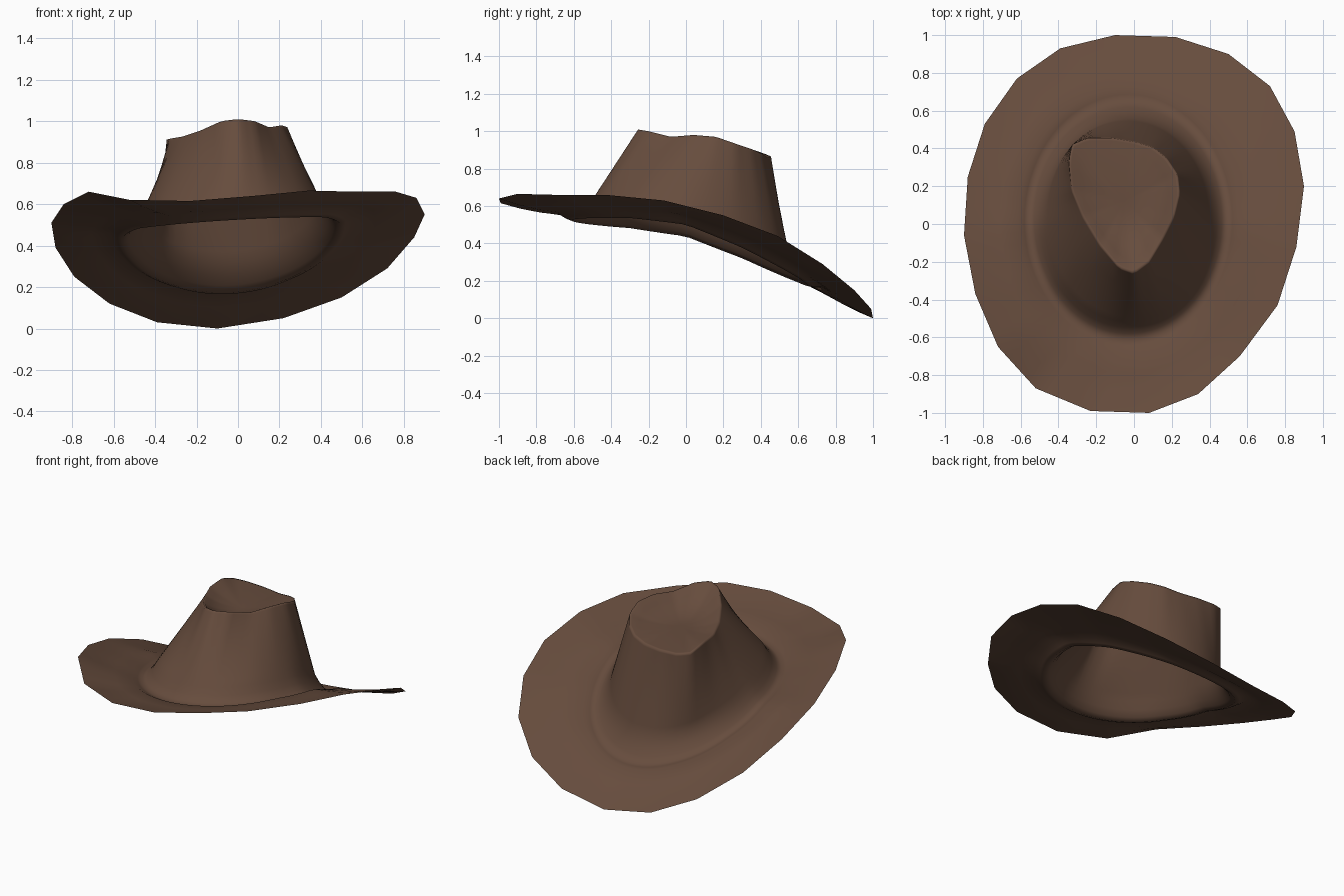
import bpy, bmesh, math
from mathutils import Vector

if "Cube" in bpy.data.objects:
    bpy.data.objects.remove(bpy.data.objects["Cube"])

# brim edge outline, 20 corners, counter-clockwise from the right
EDGE = [(.90, .20, .55), (.85, .49, .44), (.72, .73, .29), (.50, .90, .15), (.22, .99, .05),
        (-.10, 1.0, .0), (-.39, .93, .03), (-.62, .77, .12), (-.79, .53, .25), (-.88, .25, .39),
        (-.90, -.06, .51), (-.84, -.37, .60), (-.72, -.65, .66), (-.52, -.87, .62), (-.23, -.99, .615),
        (.08, -1.0, .64), (.34, -.90, .665), (.56, -.70, .66), (.76, -.43, .66), (.86, -.12, .63)]
# top rim of the crown
RIM = [(0, -.26, 1.01), (.08, -.20, 1.0), (.15, -.08, .97), (.21, .04, .98), (.24, .16, .97),
       (.23, .26, .935), (.17, .35, .905), (.10, .405, .88), (0, .435, .86), (-.12, .455, .86),
       (-.25, .455, .865), (-.33, .42, .88), (-.345, .33, .91), (-.33, .18, .915),
       (-.27, .04, .925), (-.18, -.11, .955), (-.08, -.23, 1.0)]
SEAM = [(-.75, .565), (-.3, .545), (0, .505), (.3, .385), (.6, .24), (.8, .125)]  # y, z of crown base
CENTRE = Vector((-.03, .02, 0))
TOP = Vector((-.05, .12, .87))
SUB = 4

felt = bpy.data.materials.new("brown felt")
felt.diffuse_color = (.134, .073, .047, 1)
felt.use_nodes = True
felt.node_tree.nodes["Principled BSDF"].inputs["Base Color"].default_value = felt.diffuse_color


def ray_point(points, centre, ang):
    """Point where a ray from the centre meets the closed outline."""
    d = Vector((math.cos(ang), math.sin(ang)))
    for i, p in enumerate(points):
        q = points[(i + 1) % len(points)]
        a, b = Vector(p) - centre, Vector(q) - centre
        ca, cb = d.x * a.y - d.y * a.x, d.x * b.y - d.y * b.x
        if ca <= 0 < cb and d.dot(a.xy) + d.dot(b.xy) > 0:
            return Vector(p).lerp(Vector(q), ca / (ca - cb))
    return Vector(points[0])


def seam_height(x, y):
    y = max(SEAM[0][0], min(SEAM[-1][0], y))
    for (y0, z0), (y1, z1) in zip(SEAM, SEAM[1:]):
        if y <= y1:
            return z0 + (z1 - z0) * (y - y0) / (y1 - y0) + .06 * x


def seam_ring(scale, dz):
    ring = []
    for a in angles:
        x = CENTRE.x + .455 * scale * math.cos(a)
        y = CENTRE.y + .55 * scale * math.sin(a)
        ring.append(Vector((x, y, seam_height(x, y) + dz)))
    return ring


# columns follow the brim corners so the edge stays polygonal
edge, angles = [], []
for i, p in enumerate(EDGE):
    for k in range(SUB):
        q = Vector(p).lerp(Vector(EDGE[(i + 1) % 20]), k / SUB)
        edge.append(q)
        angles.append(math.atan2(q.y - CENTRE.y, q.x - CENTRE.x))
rim = [ray_point(RIM, TOP, a) for a in angles]

# brim, from the edge inward, dipping to a lip around the crown
rings = [edge]
shoulder = seam_ring(1.28, 0)
for t in (.33, .67):
    sag = Vector((0, 0, -.01 * math.sin(math.pi * t)))
    rings.append([e.lerp(f, t) + sag for e, f in zip(edge, shoulder)])
rings += [shoulder, seam_ring(1.21, -.022), seam_ring(1.15, -.034),
          seam_ring(1.09, -.018), seam_ring(1.03, .015)]

# crown wall
base = seam_ring(.975, .06)
for t in (0, .1, .3, .55, .8, .97, 1):
    rings.append([b.lerp(r, t) for b, r in zip(base, rim)])

# dented crown top
for s, w in ((.96, .05), (.82, .38), (.6, .72), (.35, .93), (.15, 1)):
    ring = []
    for r in rim:
        v = TOP.lerp(r, s)
        v.z = r.z + (TOP.z - r.z) * w
        ring.append(v)
    rings.append(ring)

# skin the rings into one sheet
bm = bmesh.new()
rows = [[bm.verts.new(v) for v in r] for r in rings]
n = len(angles)
for lo, hi in zip(rows, rows[1:]):
    for i in range(n):
        j = (i + 1) % n
        bm.faces.new((lo[i], lo[j], hi[j], hi[i]))
tip = bm.verts.new(TOP)
for i in range(n):
    bm.faces.new((rows[-1][i], rows[-1][(i + 1) % n], tip))
for f in bm.faces:
    f.smooth = True
mesh = bpy.data.meshes.new("hat_body")
bm.to_mesh(mesh)
bm.free()
mesh.materials.append(felt)
hat = bpy.data.objects.new("hat_body", mesh)
bpy.context.collection.objects.link(hat)
